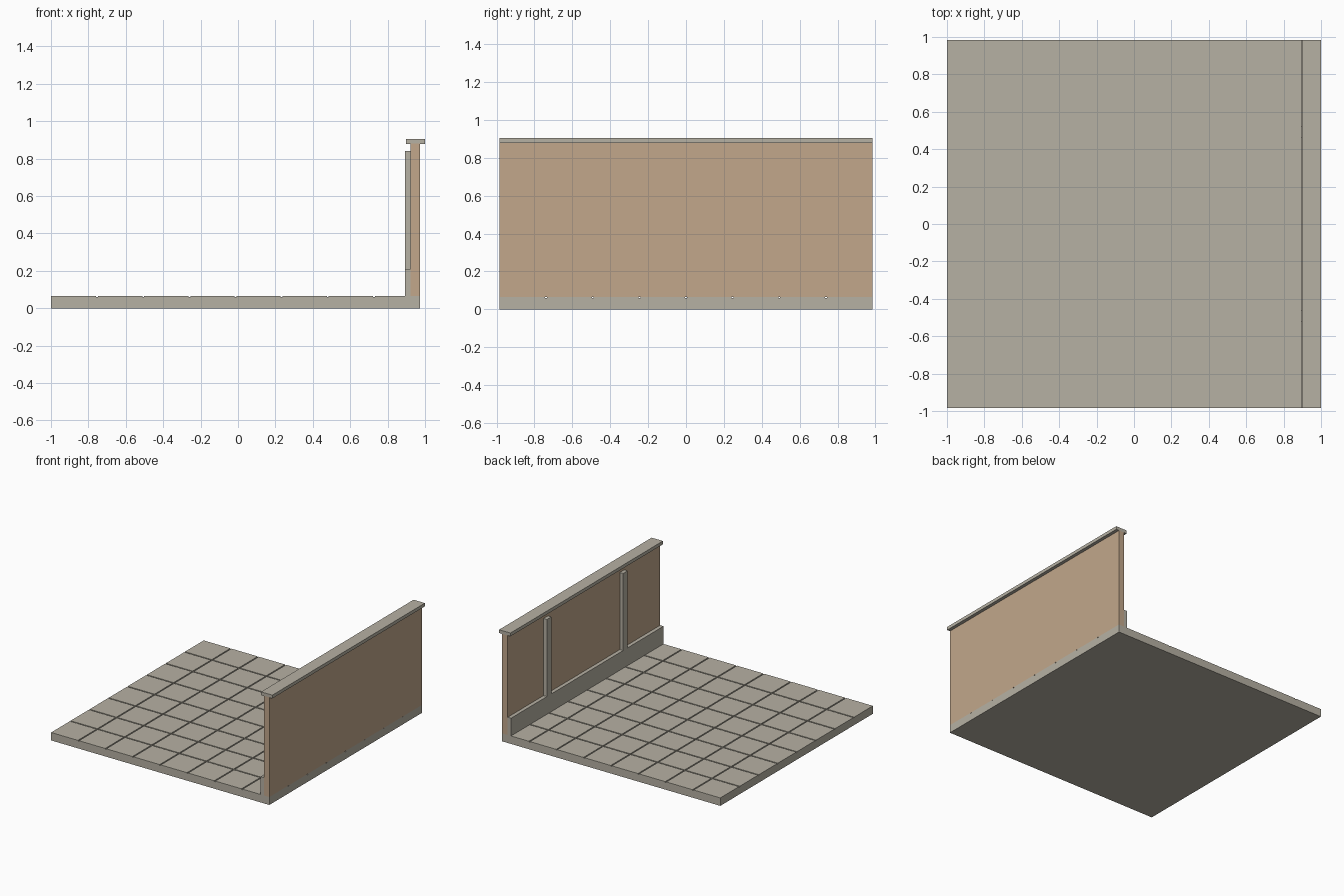
import bpy, bmesh

if "Cube" in bpy.data.objects:
    bpy.data.objects.remove(bpy.data.objects["Cube"])

HALF = 0.985               # half length of the piece along y
X0, X1 = -1.0, 0.973       # floor extent in x
FLOOR = 0.065              # top of the tiles
GROOVE, DEPTH, N = 0.01, 0.006, 8


def material(name, rgb):
    m = bpy.data.materials.new(name)
    m.diffuse_color = (*rgb, 1)
    m.use_nodes = True
    m.node_tree.nodes["Principled BSDF"].inputs["Base Color"].default_value = m.diffuse_color
    return m


stone = material("stone", (0.47, 0.44, 0.37))
plaster = material("plaster", (0.54, 0.39, 0.26))


def add_object(name, bm, mat):
    bmesh.ops.recalc_face_normals(bm, faces=bm.faces)
    me = bpy.data.meshes.new(name)
    bm.to_mesh(me)
    bm.free()
    me.materials.append(mat)
    ob = bpy.data.objects.new(name, me)
    bpy.context.collection.objects.link(ob)
    return ob


def box(name, lo, hi, mat):
    bm = bmesh.new()
    bmesh.ops.create_cube(bm, size=1)
    for v in bm.verts:
        v.co = [lo[i] + (v.co[i] + 0.5) * (hi[i] - lo[i]) for i in range(3)]
    return add_object(name, bm, mat)


def cuts(a, b):
    """Tile borders from a to b, with a narrow gap between tiles."""
    step = (b - a) / N
    out = [a]
    for k in range(1, N):
        out += [a + k * step - GROOVE / 2, a + k * step + GROOVE / 2]
    return out + [b]


# Tiled floor: one slab, tiles raised out of the groove level
bm = bmesh.new()
xs, ys = cuts(X0, X1), cuts(-HALF, HALF)
grid = [[bm.verts.new((x, y, FLOOR - DEPTH)) for y in ys] for x in xs]
tiles = []
for i in range(len(xs) - 1):
    for j in range(len(ys) - 1):
        f = bm.faces.new((grid[i][j], grid[i + 1][j], grid[i + 1][j + 1], grid[i][j + 1]))
        if i % 2 == 0 and j % 2 == 0:
            tiles.append(f)
rim = [e for e in bm.edges if e.is_boundary]
ext = bmesh.ops.extrude_edge_only(bm, edges=rim)["geom"]
for v in ext:
    if isinstance(v, bmesh.types.BMVert):
        v.co.z = 0
bmesh.ops.contextual_create(bm, geom=[e for e in ext if isinstance(e, bmesh.types.BMEdge)
                                      and all(v.co.z == 0 for v in e.verts)])
raised = bmesh.ops.extrude_face_region(bm, geom=tiles)["geom"]
for v in raised:
    if isinstance(v, bmesh.types.BMVert):
        v.co.z = FLOOR
bmesh.ops.delete(bm, geom=[f for f in tiles if f.is_valid], context='FACES_ONLY')
add_object("tiled_floor", bm, stone)

# Wall with skirting and cap
box("wall", (0.923, -HALF, FLOOR), (X1, HALF, 0.88), plaster)
box("skirting", (0.893, -HALF, FLOOR), (0.923, HALF, 0.21), stone)
box("wall_cap", (0.898, -HALF, 0.878), (1.0, HALF, 0.905), stone)

# Two upright strips on the inner wall face
for side, y in (("front", -0.4925), ("back", 0.4925)):
    box("pilaster_" + side, (0.893, y - 0.029, 0.21), (0.923, y + 0.029, 0.84), stone)
